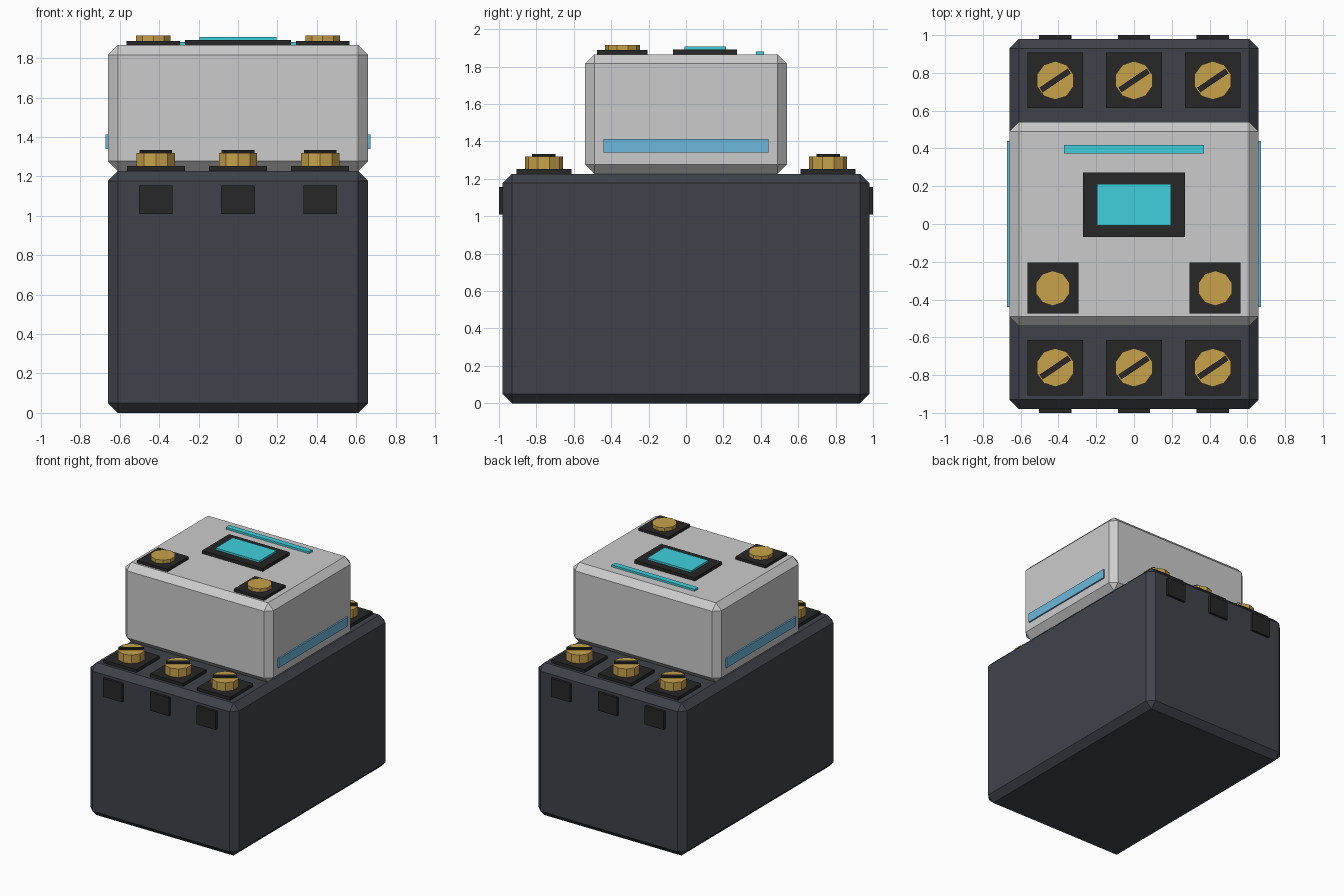
import bpy, bmesh
from math import radians
from mathutils import Matrix

if "Cube" in bpy.data.objects:
    bpy.data.objects.remove(bpy.data.objects["Cube"])


def material(name, rgb):
    m = bpy.data.materials.new(name)
    m.diffuse_color = (*rgb, 1)
    m.use_nodes = True
    m.node_tree.nodes["Principled BSDF"].inputs["Base Color"].default_value = m.diffuse_color
    return m


CHARCOAL = material("charcoal", (0.05, 0.055, 0.07))
LIGHT = material("light_grey", (0.62, 0.63, 0.64))
BLACK = material("black", (0.02, 0.02, 0.021))
BRASS = material("brass", (0.58, 0.36, 0.07))
CYAN = material("cyan", (0.05, 0.63, 0.72))
BLUE = material("blue", (0.15, 0.48, 0.72))


def finish(name, bm, mat):
    me = bpy.data.meshes.new(name)
    bm.to_mesh(me)
    bm.free()
    me.materials.append(mat)
    ob = bpy.data.objects.new(name, me)
    bpy.context.collection.objects.link(ob)
    return ob


def box(name, x, y, z, mat, chamfer=0, turn=0):
    """Box from (min, max) ranges, optionally chamfered or turned about its centre."""
    bm = bmesh.new()
    size = [b - a for a, b in (x, y, z)]
    mid = [(a + b) / 2 for a, b in (x, y, z)]
    bmesh.ops.create_cube(bm, size=1, matrix=Matrix.Translation(mid)
                          @ Matrix.Rotation(radians(turn), 4, 'Z')
                          @ Matrix.Diagonal((*size, 1)))
    if chamfer:
        bmesh.ops.bevel(bm, geom=bm.edges[:], offset=chamfer, segments=1,
                        affect='EDGES', profile=0.5)
    return finish(name, bm, mat)


def screw(name, x, y, z0, z1, r):
    """Ten-sided screw head with a corner facing +y."""
    bm = bmesh.new()
    bmesh.ops.create_cone(bm, cap_ends=True, segments=10, radius1=r, radius2=r,
                          depth=z1 - z0,
                          matrix=Matrix.Translation((x, y, (z0 + z1) / 2))
                          @ Matrix.Rotation(radians(90), 4, 'Z'))
    # make sure a corner points along y
    if max(v.co.y for v in bm.verts) - y < r * 0.99:
        bmesh.ops.rotate(bm, verts=bm.verts[:], cent=(x, y, 0),
                         matrix=Matrix.Rotation(radians(90), 3, 'Z'))
    return finish(name, bm, BRASS)


def around(c, half):
    return (c - half, c + half)


# Main housings
BODY_TOP, HEAD_TOP = 1.227, 1.866
box("lower_housing", (-0.66, 0.66), (-0.98, 0.98), (0, BODY_TOP), CHARCOAL, 0.05)
box("upper_housing", (-0.66, 0.66), (-0.54, 0.54), (BODY_TOP, HEAD_TOP), LIGHT, 0.05)

# Three terminals with wire openings on the front and back
for side, end in ((-1, "front"), (1, "back")):
    for i in range(3):
        x, y = (i - 1) * 0.417, side * 0.76
        tag = f"{end}_{i + 1}"
        box(f"terminal_pad_{tag}", around(x, 0.147), around(y, 0.147),
            (BODY_TOP - 0.01, 1.252), BLACK)
        screw(f"terminal_screw_{tag}", x, y, 1.245, 1.32, 0.102)
        box(f"screw_slot_{tag}", around(x, 0.09), around(y, 0.015),
            (1.31, 1.333), BLACK, turn=34)
        box(f"wire_opening_{tag}", around(x, 0.085), around(side * 0.985, 0.015),
            (1.008, 1.155), BLACK)

# Control terminals and side stripes, mirrored left and right
for s, hand in ((-1, "left"), (1, "right")):
    box(f"control_pad_{hand}", around(s * 0.43, 0.135), around(-0.34, 0.135),
        (HEAD_TOP - 0.01, 1.888), BLACK)
    screw(f"control_screw_{hand}", s * 0.43, -0.34, 1.88, 1.916, 0.093)
    box(f"side_stripe_{hand}", around(s * 0.662, 0.01), (-0.44, 0.44),
        (1.34, 1.413), BLUE)

# Display and indicator strip on the top
box("display_frame", (-0.27, 0.27), (-0.07, 0.272), (HEAD_TOP - 0.01, 1.892), BLACK)
box("display_window", (-0.195, 0.195), (-0.007, 0.213), (1.88, 1.907), CYAN)
box("indicator_strip", (-0.37, 0.37), (0.374, 0.418), (HEAD_TOP - 0.01, 1.882), CYAN)
